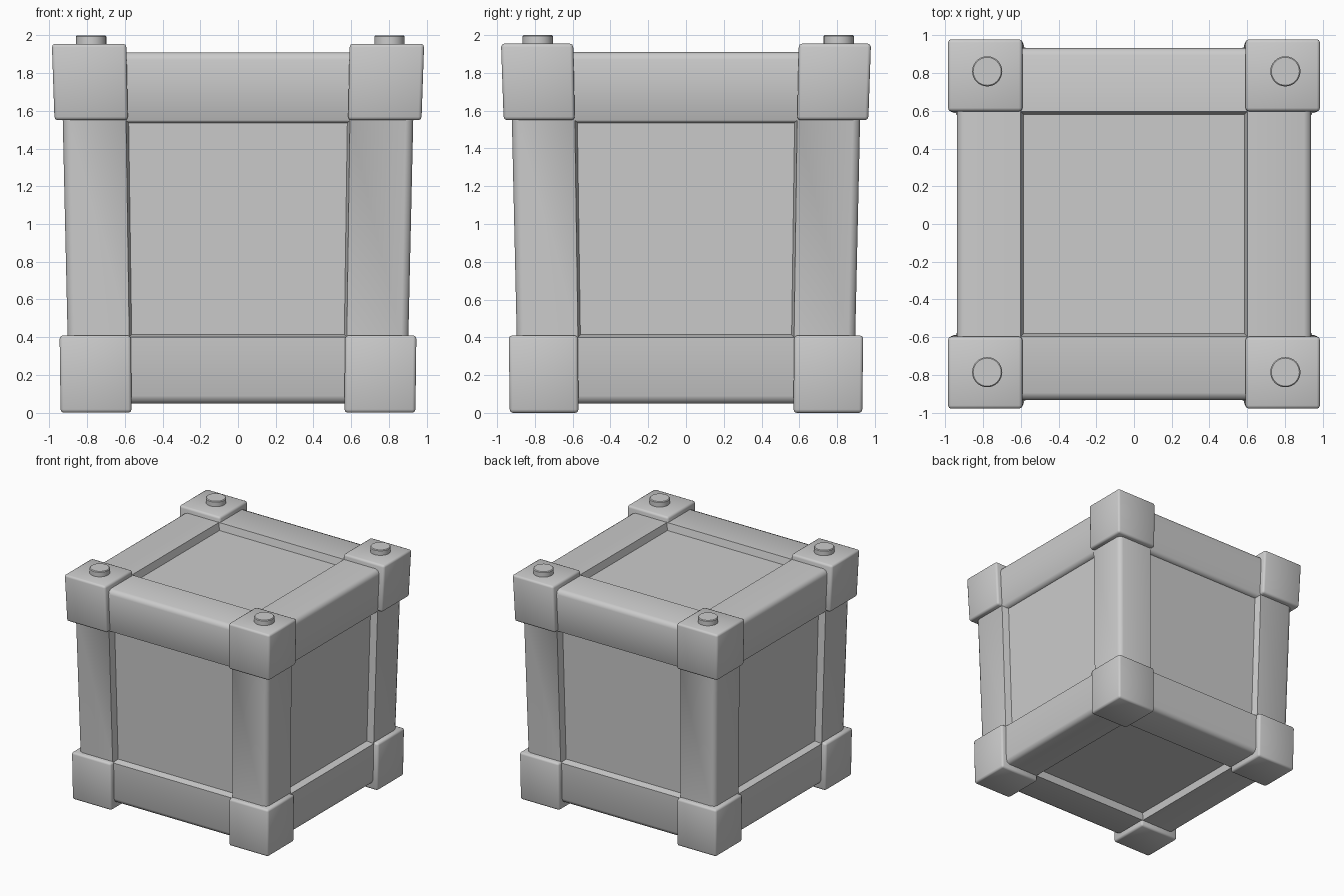
import bpy, bmesh, math
from mathutils import Vector

if "Cube" in bpy.data.objects:
    bpy.data.objects.remove(bpy.data.objects["Cube"])


def flare(bm):
    # the whole crate widens gently towards the top
    for v in bm.verts:
        z = v.co.z
        s = 0.94 + 0.01 * z + 0.007 * z * z
        v.co.x *= s
        v.co.y *= s - 0.007


def finish(bm, name, angle=60):
    bmesh.ops.recalc_face_normals(bm, faces=bm.faces)
    mesh = bpy.data.meshes.new(name)
    bm.to_mesh(mesh)
    bm.free()
    obj = bpy.data.objects.new(name, mesh)
    bpy.context.collection.objects.link(obj)
    bpy.ops.object.select_all(action='DESELECT')
    bpy.context.view_layer.objects.active = obj
    obj.select_set(True)
    bpy.ops.object.shade_smooth_by_angle(angle=math.radians(angle))
    return obj


def box(lo, hi):
    bm = bmesh.new()
    bmesh.ops.create_cube(bm, size=1)
    for v in bm.verts:
        v.co = Vector([lo[i] + (v.co[i] + 0.5) * (hi[i] - lo[i]) for i in range(3)])
    return bm


def bevel(bm, edges, width, segments):
    bmesh.ops.bevel(bm, geom=edges, offset=width, segments=segments,
                    profile=0.5, affect='EDGES', clamp_overlap=True)


# crate body: box with rounded edges, each side cut into beams and a sunken panel
bm = box((-0.955, -0.955, 0.05), (0.955, 0.955, 1.91))
bevel(bm, bm.edges[:], 0.04, 2)
for axis, cuts in ((0, (-0.61, 0.61)), (1, (-0.61, 0.61)), (2, (0.40, 1.55))):
    for c in cuts:
        co, no = Vector(), Vector()
        co[axis], no[axis] = c, 1
        bmesh.ops.bisect_plane(bm, geom=bm.verts[:] + bm.edges[:] + bm.faces[:],
                               plane_co=co, plane_no=no)
bm.normal_update()
centre = Vector((0, 0, 0.975))
panels = []
for f in bm.faces:
    d = f.calc_center_median() - centre
    if sorted(abs(c) for c in d)[1] < 0.1:
        panels.append(f)
bmesh.ops.inset_individual(bm, faces=panels, thickness=0.02, depth=-0.06)
flare(bm)
finish(bm, "crate_body", 75)

# corner caps, and a stud on each upper one
for sx, side in ((-1, "left"), (1, "right")):
    for sy, end in ((-1, "front"), (1, "back")):
        x0, x1 = sorted((sx * 0.6, sx * 1.0))
        y0, y1 = sorted((sy * 0.61, sy * 1.0))
        for z0, z1, level in ((0.0, 0.41, "lower"), (1.55, 1.955, "upper")):
            bm = box((x0, y0, z0), (x1, y1, z1))
            bevel(bm, bm.edges[:], 0.018, 2)
            flare(bm)
            finish(bm, f"{level}_{end}_{side}_corner_cap", 50)

        bm = bmesh.new()
        bmesh.ops.create_cone(bm, cap_ends=True, segments=32,
                              radius1=0.08, radius2=0.08, depth=0.08)
        rim = [e for e in bm.edges if all(v.co.z > 0 for v in e.verts)]
        bevel(bm, rim, 0.006, 1)
        bmesh.ops.translate(bm, verts=bm.verts,
                            vec=(sx * 0.79 + 0.012, sy * 0.797 + 0.012, 1.96))
        finish(bm, f"{end}_{side}_stud", 40)
